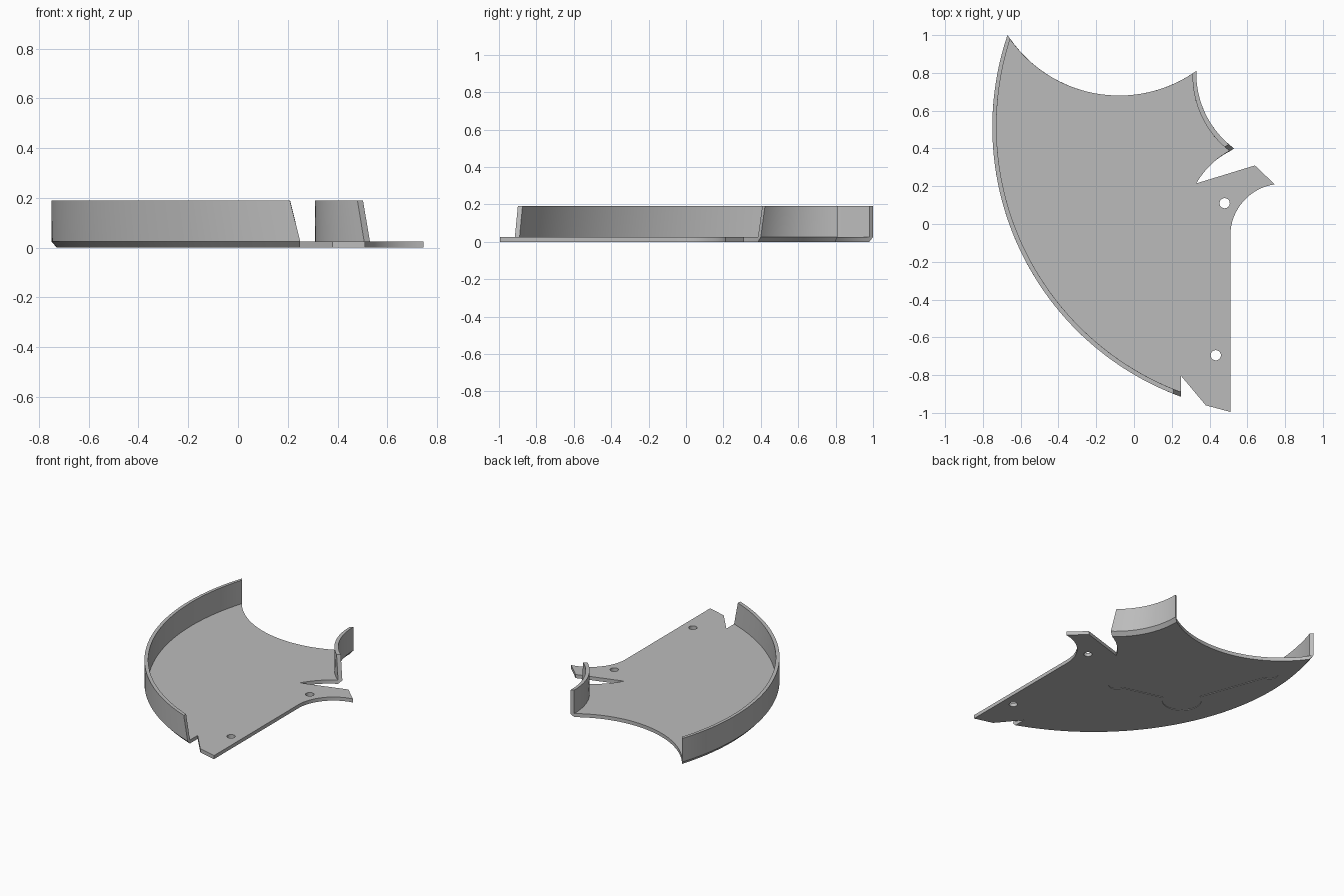
import bpy, bmesh, math
from mathutils import Vector

if "Cube" in bpy.data.objects:
    bpy.data.objects.remove(bpy.data.objects["Cube"])

PLATE, WALL, RECESS = 0.025, 0.19, 0.004

grey = bpy.data.materials.new("plain_grey")
grey.use_nodes = True
grey.diffuse_color = (0.5, 0.5, 0.5, 1)
grey.node_tree.nodes["Principled BSDF"].inputs["Base Color"].default_value = (0.5, 0.5, 0.5, 1)


def arc(a, m, b, n, end=1.0):
    """Points on the circle from a through m to b, stopping at the given fraction."""
    a, m, b = Vector(a), Vector(m), Vector(b)
    p, q = m - a, b - a
    d = 2 * (p.x * q.y - p.y * q.x)
    c = a + Vector((q.y * p.length_squared - p.y * q.length_squared,
                    p.x * q.length_squared - q.x * p.length_squared)) / d
    start = math.atan2(a.y - c.y, a.x - c.x)
    sweep = (math.atan2(b.y - c.y, b.x - c.x) - start) % math.tau
    if d < 0:
        sweep -= math.tau
    r = (a - c).length
    return [c + r * Vector((math.cos(start + sweep * end * i / n),
                            math.sin(start + sweep * end * i / n))) for i in range(n + 1)]


def sweep_points(c, r, a0, a1, n):
    return [Vector((c[0] + r * math.cos(a0 + (a1 - a0) * i / n),
                    c[1] + r * math.sin(a0 + (a1 - a0) * i / n))) for i in range(n + 1)]


def ring(bm, pts, z):
    return [bm.verts.new((p[0], p[1], z)) for p in pts]


def bridge(bm, lo, hi):
    n = len(lo)
    for i in range(n):
        j = (i + 1) % n
        bm.faces.new((lo[i], lo[j], hi[j], hi[i]))


def fill(bm, *loops):
    """Flat fill of the first loop, with the other loops as holes."""
    edges = []
    for loop in loops:
        for v, w in zip(loop, loop[1:] + loop[:1]):
            edges.append(bm.edges.get((v, w)) or bm.edges.new((v, w)))
    bmesh.ops.triangle_fill(bm, edges=edges, use_beauty=True)


def finish(bm, name):
    bmesh.ops.recalc_face_normals(bm, faces=bm.faces[:])
    mesh = bpy.data.meshes.new(name)
    bm.to_mesh(mesh)
    bm.free()
    mesh.materials.append(grey)
    ob = bpy.data.objects.new(name, mesh)
    bpy.context.collection.objects.link(ob)
    bpy.ops.object.select_all(action="DESELECT")
    ob.select_set(True)
    bpy.context.view_layer.objects.active = ob
    bpy.ops.object.shade_smooth_by_angle(angle=math.radians(25))
    return ob


# Rim lines: outer and inner arc of each wall, and the share of the length at the top
long_outer = ((-0.67, 1.0), (-0.75, 0.52), (0.25, -0.915))
long_inner = ((-0.655, 0.98), (-0.728, 0.52), (0.25, -0.89))
short_outer = ((0.53, 0.40), (0.38, 0.58), (0.33, 0.81))
short_inner = ((0.507, 0.385), (0.358, 0.57), (0.31, 0.797))


def outline(long_rim, short_rim):
    """Plate outline, counter-clockwise from the back tip."""
    pts = arc(*long_rim, 64)
    pts += [Vector(p) for p in ((0.25, -0.805), (0.38, -0.96), (0.51, -0.995))]
    pts += arc((0.51, -0.06), (0.589, 0.131), (0.745, 0.21), 16)
    pts += [Vector((0.64, 0.31))]
    pts += arc((0.33, 0.215), (0.415, 0.322), short_rim[0], 12)[:-1]
    pts += arc(*short_rim, 20)
    pts += arc(short_rim[2], (-0.08, 0.68), long_rim[0], 32)[1:-1]
    return pts


# Underside recess: a large disc joined by two arms to small discs
hub, hub_r, tip_r, half = Vector((-0.366, 0.043)), 0.127, 0.055, 0.02
tips = [Vector((0.083, -0.072)), Vector((-0.586, 0.661))]
angles = [math.atan2((t - hub).y, (t - hub).x) for t in tips]
hub_gap, tip_gap = math.asin(half / hub_r), math.asin(half / tip_r)
recess = []
for k, (tip, ang) in enumerate(zip(tips, angles)):
    recess += sweep_points(tip, tip_r, ang - math.pi + tip_gap, ang + math.pi - tip_gap, 24)
    following = angles[1] if k == 0 else angles[0] + math.tau
    recess += sweep_points(hub, hub_r, ang + hub_gap, following - hub_gap, 24)

# Base plate with chamfered rims, two screw holes and the recess
bm = bmesh.new()
top = ring(bm, outline(long_outer, short_outer), PLATE)
bottom = ring(bm, outline(long_inner, short_inner), 0)
bridge(bm, bottom, top)
holes_top, holes_bottom = [], []
for centre in ((0.48, 0.11), (0.433, -0.695)):
    circle = sweep_points(centre, 0.027, 0, math.tau, 24)[:-1]
    holes_bottom.append(ring(bm, circle, 0))
    holes_top.append(ring(bm, circle, PLATE))
    bridge(bm, holes_bottom[-1], holes_top[-1])
recess_edge, recess_floor = ring(bm, recess, 0), ring(bm, recess, RECESS)
bridge(bm, recess_edge, recess_floor)
fill(bm, top, *holes_top)
fill(bm, bottom, recess_edge, *holes_bottom)
fill(bm, recess_floor)
finish(bm, "base_plate")


# Curved walls, with the end by the notch sloping back towards the top
def wall(name, outer, inner, n, share):
    bm = bmesh.new()
    base_o = ring(bm, arc(*outer, n), PLATE)
    base_i = ring(bm, arc(*inner, n), PLATE)
    top_o = ring(bm, arc(*outer, n, share), WALL)
    top_i = ring(bm, arc(*inner, n, share), WALL)
    for i in range(n):
        for lo, hi in ((base_o, top_o), (top_o, top_i), (top_i, base_i)):
            bm.faces.new((lo[i], lo[i + 1], hi[i + 1], hi[i]))
    for i in (0, n):
        bm.faces.new((base_o[i], top_o[i], top_i[i], base_i[i]))
    finish(bm, name)


wall("long_wall", long_outer, long_inner, 64, 0.981)
wall("short_wall", short_outer[::-1], short_inner[::-1], 20, 0.925)
